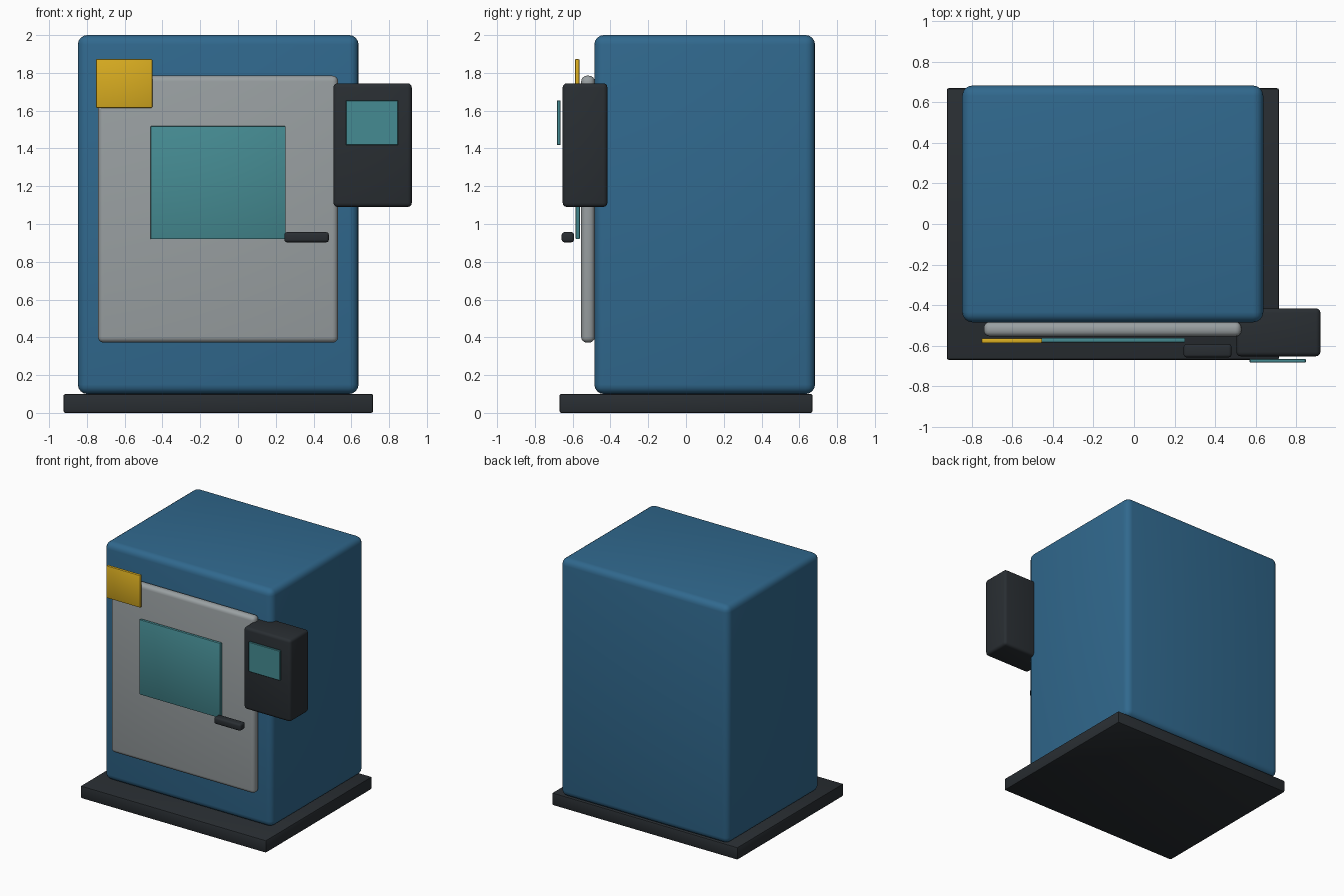
import bpy, math

if "Cube" in bpy.data.objects:
    bpy.data.objects.remove(bpy.data.objects["Cube"])


def material(name, color):
    m = bpy.data.materials.new(name)
    m.diffuse_color = (*color, 1)
    m.use_nodes = True
    m.node_tree.nodes["Principled BSDF"].inputs["Base Color"].default_value = m.diffuse_color
    return m


blue = material("blue_paint", (0.03, 0.14, 0.27))
grey = material("door_grey", (0.32, 0.35, 0.36))
dark = material("dark_plastic", (0.022, 0.027, 0.032))
teal = material("teal_glass", (0.06, 0.26, 0.29))
yellow = material("warning_yellow", (0.7, 0.42, 0.015))


def box(name, x, y, z, bevel, mat, segments=3):
    """Rounded box given by its (min, max) extent on each axis."""
    spans = (x, y, z)
    bpy.ops.mesh.primitive_cube_add(size=1, location=[(a + b) / 2 for a, b in spans])
    ob = bpy.context.object
    ob.name = name
    ob.scale = [b - a for a, b in spans]
    bpy.ops.object.transform_apply(location=False, rotation=False, scale=True)
    ob.data.materials.append(mat)
    mod = ob.modifiers.new("rounded_edges", "BEVEL")
    mod.width = bevel
    mod.segments = segments
    bpy.ops.object.modifier_apply(modifier=mod.name)
    bpy.ops.object.shade_smooth_by_angle(angle=math.radians(35))
    return ob


# Plinth and main cabinet
box("base_plinth", (-0.924, 0.716), (-0.67, 0.67), (0, 0.10), 0.01, dark, 2)
box("cabinet_body", (-0.848, 0.638), (-0.485, 0.683), (0.10, 2.0), 0.05, blue, 4)

# Front door with window and handle
box("front_door", (-0.741, 0.53), (-0.555, -0.483), (0.372, 1.785), 0.03, grey, 4)
box("door_window", (-0.463, 0.252), (-0.584, -0.562), (0.92, 1.518), 0.004, teal, 2)
box("door_handle", (0.245, 0.481), (-0.658, -0.593), (0.903, 0.957), 0.014, dark)

# Control panel with its screen
box("control_panel", (0.505, 0.92), (-0.653, -0.416), (1.09, 1.745), 0.022, dark)
box("control_screen", (0.571, 0.848), (-0.683, -0.665), (1.417, 1.655), 0.003, teal, 1)

# Blank warning plate
box("warning_plate", (-0.752, -0.453), (-0.588, -0.564), (1.615, 1.873), 0.006, yellow, 2)
